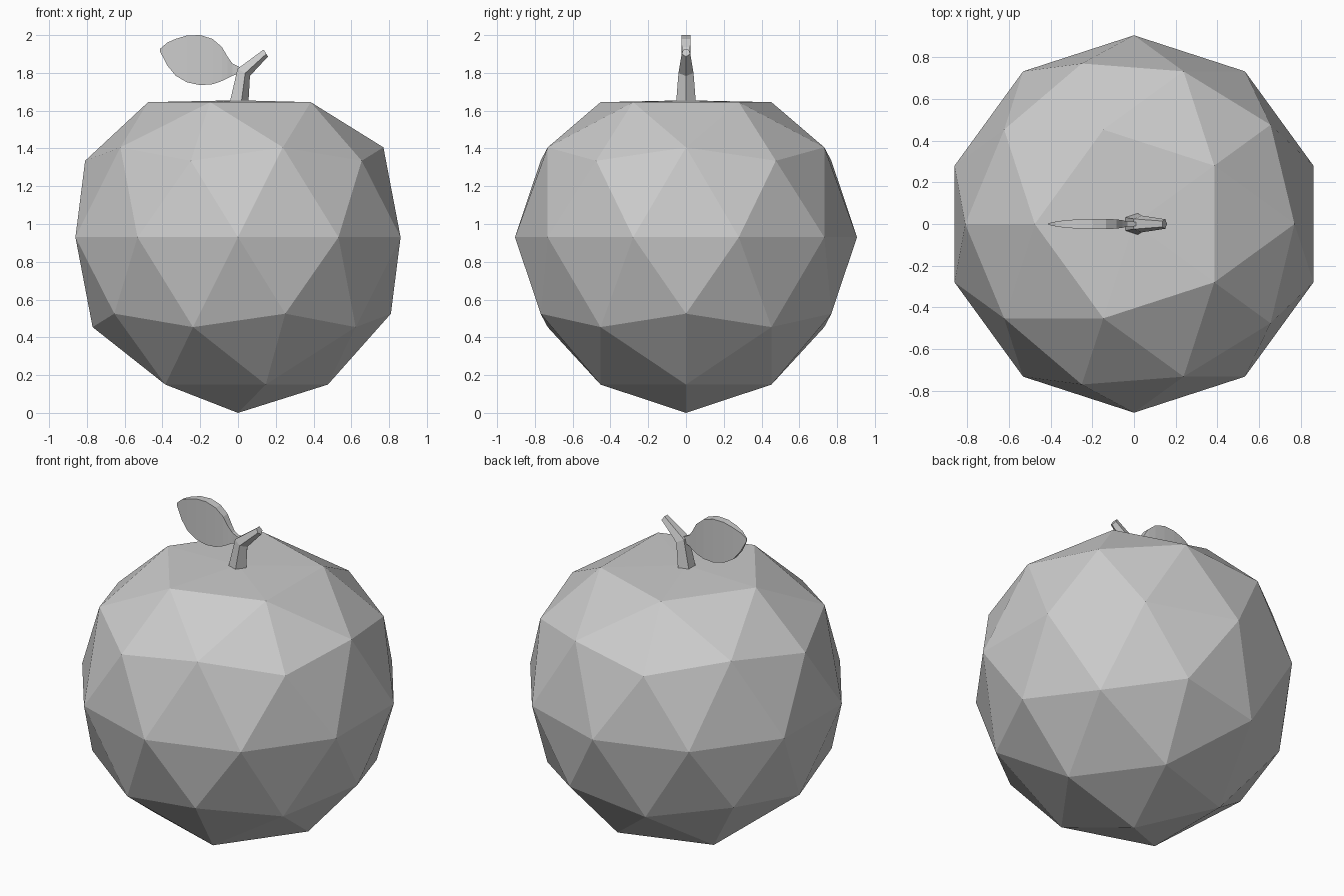
import bpy, bmesh, math

if "Cube" in bpy.data.objects:
    bpy.data.objects.remove(bpy.data.objects["Cube"])


def finish(name, bm):
    bmesh.ops.recalc_face_normals(bm, faces=bm.faces)
    mesh = bpy.data.meshes.new(name)
    bm.to_mesh(mesh)
    bm.free()
    obj = bpy.data.objects.new(name, mesh)
    bpy.context.collection.objects.link(obj)
    return obj


def loft(name, rings):
    """Skin equal-sized rings of points and cap both ends."""
    bm = bmesh.new()
    rows = [[bm.verts.new(p) for p in ring] for ring in rings]
    n = len(rows[0])
    for a, b in zip(rows, rows[1:]):
        for i in range(n):
            j = (i + 1) % n
            bm.faces.new((a[i], a[j], b[j], b[i]))
    bm.faces.new(rows[0])
    bm.faces.new(rows[-1])
    return finish(name, bm)


# Fruit body: faceted icosphere with a flattened crown
R, CZ = 0.905, 0.93
bm = bmesh.new()
bmesh.ops.create_icosphere(bm, subdivisions=2, radius=1)
for v in bm.verts:
    x, y, z = v.co
    height = CZ + z * R
    if z > 0.95:
        height = 1.655
    elif z > 0.8:
        height = 1.645
    elif z < -0.95:
        height = 0.0
    elif z < -0.8:
        height = 0.15
    v.co = (-x * R, -y * R, height)
finish("fruit_body", bm)


# Stem: five-sided tube, bent and tapering (centre x, centre z, radius, tilt)
def stem_ring(cx, cz, r, tilt):
    t = math.radians(tilt)
    ring = []
    for i in range(5):
        a = math.tau * i / 5
        u = r * math.cos(a)
        ring.append((cx + u * math.cos(t), r * math.sin(a), cz - u * math.sin(t)))
    return ring


loft("stem", [stem_ring(*s) for s in [
    (0.0, 1.64, 0.055, 0),
    (0.027, 1.805, 0.042, 30),
    (0.146, 1.907, 0.024, 58),
]])

# Leaf: thin slab with a rounded outline (x, low z, high z, half thickness)
loft("leaf", [[(x, -h, lo), (x, h, lo), (x, h, hi), (x, -h, hi)] for x, lo, hi, h in [
    (-0.412, 1.912, 1.928, 0.003),
    (-0.375, 1.84, 1.96, 0.012),
    (-0.33, 1.785, 1.98, 0.018),
    (-0.27, 1.75, 1.998, 0.022),
    (-0.20, 1.735, 2.0, 0.025),
    (-0.135, 1.74, 1.98, 0.025),
    (-0.085, 1.757, 1.937, 0.022),
    (-0.055, 1.772, 1.885, 0.018),
    (-0.03, 1.785, 1.85, 0.012),
    (0.02, 1.80, 1.825, 0.01),
]])
